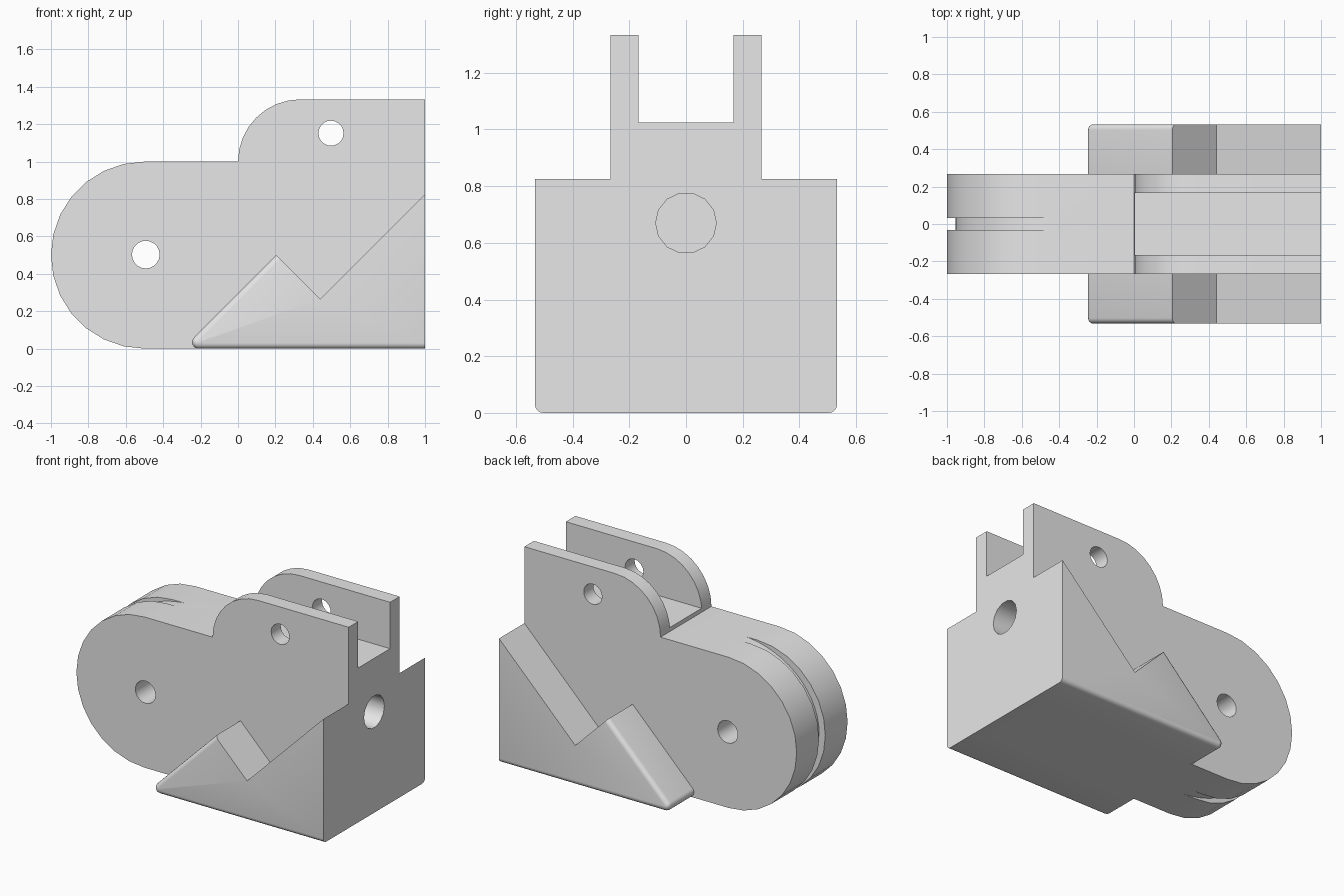
import bpy, bmesh, math
from math import radians, cos, sin

if "Cube" in bpy.data.objects:
    bpy.data.objects.remove(bpy.data.objects["Cube"])

grey = bpy.data.materials.new("plain grey")
grey.diffuse_color = (0.8, 0.8, 0.8, 1)
grey.use_nodes = True
grey.node_tree.nodes["Principled BSDF"].inputs["Base Color"].default_value = grey.diffuse_color


def arc(cx, cz, rx, rz, a0, a1, n):
    """Points on an elliptical arc in the x-z plane."""
    angles = [radians(a0 + (a1 - a0) * i / n) for i in range(n + 1)]
    return [(cx + rx * cos(a), cz + rz * sin(a)) for a in angles]


def prism(name, profile, y0, y1, edit=None):
    """Extrude an x-z profile from y0 to y1."""
    bm = bmesh.new()
    near = [bm.verts.new((x, y0, z)) for x, z in profile]
    far = [bm.verts.new((x, y1, z)) for x, z in profile]
    n = len(profile)
    bm.faces.new(near)
    bm.faces.new(far[::-1])
    for i in range(n):
        j = (i + 1) % n
        bm.faces.new((near[j], near[i], far[i], far[j]))
    bmesh.ops.recalc_face_normals(bm, faces=bm.faces)
    if edit:
        edit(bm)
    mesh = bpy.data.meshes.new(name)
    bm.to_mesh(mesh)
    bm.free()
    mesh.materials.append(grey)
    ob = bpy.data.objects.new(name, mesh)
    bpy.context.collection.objects.link(ob)
    return ob


def activate(ob):
    bpy.ops.object.select_all(action='DESELECT')
    ob.select_set(True)
    bpy.context.view_layer.objects.active = ob


def cut(ob, cutter):
    """Subtract the cutter and remove it."""
    cutter.hide_render = True
    mod = ob.modifiers.new("cut", 'BOOLEAN')
    mod.operation = 'DIFFERENCE'
    mod.solver = 'EXACT'
    mod.object = cutter
    activate(ob)
    bpy.ops.object.modifier_apply(modifier=mod.name)
    bpy.data.objects.remove(cutter)


def smooth(ob):
    activate(ob)
    bpy.ops.object.shade_smooth_by_angle(angle=radians(30))


# Main body: rounded nose, flat top and raised fork outline
outline = arc(-0.5, 0.5, 0.5, 0.5, -90, -270, 14)
outline += arc(0.333, 1.0, 0.333, 0.333, 180, 90, 8)
outline += [(1, 1.333), (1, 0)]
body = prism("body", outline, -0.267, 0.267)

# Slot between the two fork plates
slot = [(-0.1, 1.025), (1.1, 1.025), (1.1, 1.5), (-0.1, 1.5)]
cut(body, prism("fork_slot", slot, -0.167, 0.167))

# Shallow crescent groove round the nose
groove = arc(-0.37, 0.5, 0.585, 0.502, 90, 270, 28)
groove += [(-0.37, -0.2), (-1.2, -0.2), (-1.2, 1.2), (-0.37, 1.2)]
cut(body, prism("nose_groove", groove, -0.033, 0.033))

# Cross holes through the nose and the fork
for name, x, z, r in (("nose_hole", -0.493, 0.503, 0.074),
                      ("fork_hole", 0.497, 1.152, 0.067)):
    circle = arc(x, z, r, r, 0, 342, 19)
    cut(body, prism(name, circle, -0.5, 0.5))

# Blind hole in the flat end
bpy.ops.mesh.primitive_cylinder_add(vertices=14, radius=0.107, depth=0.8,
                                    location=(1.0, 0, 0.67),
                                    rotation=(0, radians(90), 0))
end_hole = bpy.context.object
end_hole.data.materials.append(grey)
cut(body, end_hole)
smooth(body)

# Notched side wedges with a rounded toe and rounded outer edges
wedge = arc(-0.2105, 0.035, 0.035, 0.035, -90, -225, 8)
wedge += [(0.205, 0.5), (0.44, 0.265), (1, 0.825), (1, 0)]


def finish_wedge(bm):
    rounded = [e for e in bm.edges
               if all(abs(v.co.y) > 0.5 for v in e.verts)
               and (all(v.co.z < 1e-5 for v in e.verts)
                    or all(v.co.x < 0.206 for v in e.verts))]
    bmesh.ops.bevel(bm, geom=rounded, offset=0.03, offset_type='OFFSET',
                    segments=4, profile=0.5, affect='EDGES',
                    clamp_overlap=False)
    # Drop the cap hidden against the body
    hidden = [f for f in bm.faces
              if all(abs(v.co.y) < 0.268 for v in f.verts)]
    bmesh.ops.delete(bm, geom=hidden, context='FACES')


for side, name in ((-1, "front_wedge"), (1, "back_wedge")):
    smooth(prism(name, wedge, 0.267 * side, 0.533 * side, finish_wedge))
